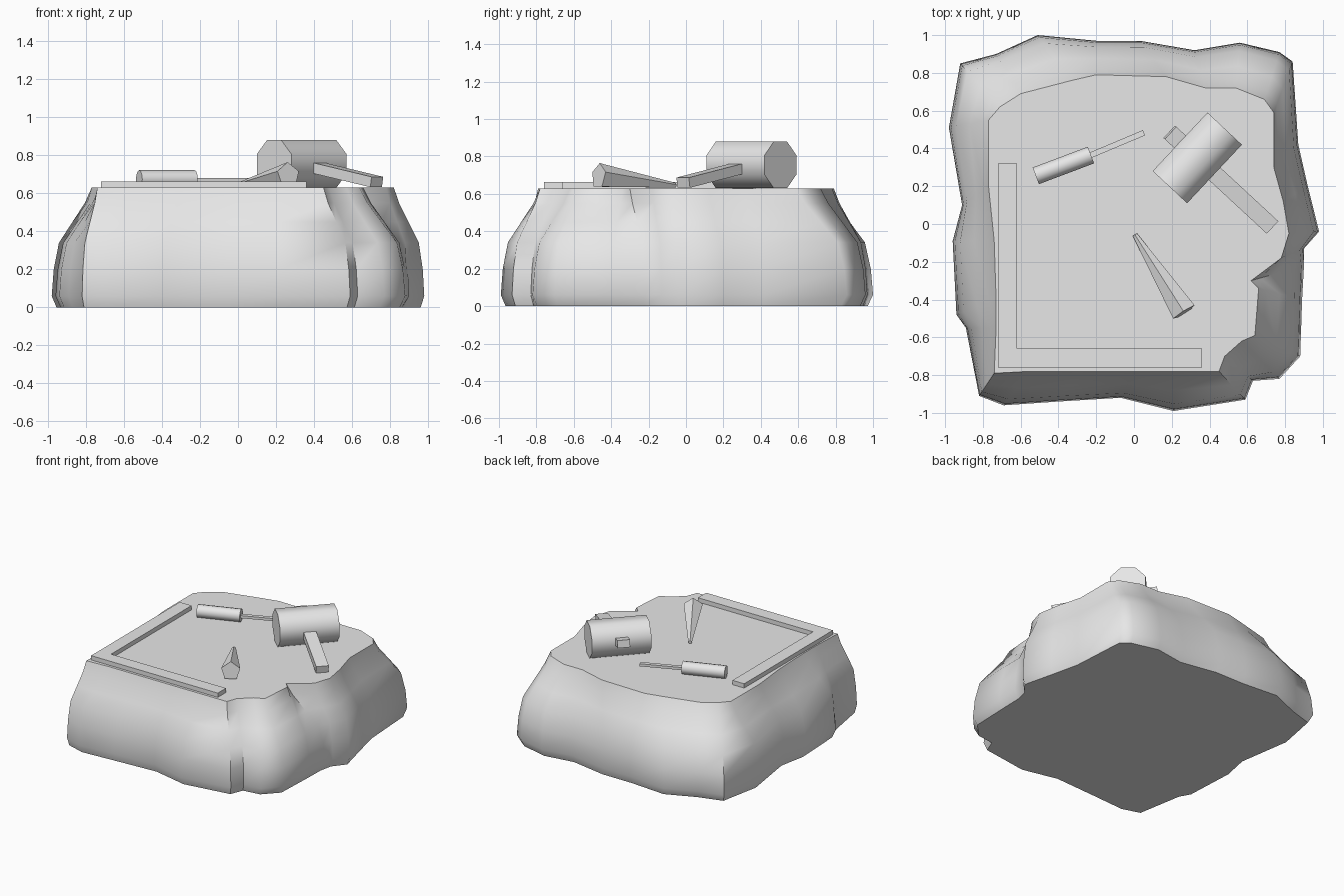
import bpy, bmesh, math
from mathutils import Vector

default_cube = bpy.data.objects.get("Cube")
if default_cube:
    bpy.data.objects.remove(default_cube, do_unlink=True)

# One plain stone grey for everything
GREY = (0.8, 0.8, 0.8, 1)
stone_grey = bpy.data.materials.new("stone_grey")
stone_grey.use_nodes = True
stone_grey.diffuse_color = GREY
shader = next(n for n in stone_grey.node_tree.nodes if n.type == 'BSDF_PRINCIPLED')
shader.inputs["Base Color"].default_value = GREY


def loft(name, rings, sharp_angle=50):
    """Skin a stack of equal-length rings and cap both ends."""
    bm = bmesh.new()
    loops = [[bm.verts.new(point) for point in ring] for ring in rings]
    for low, high in zip(loops, loops[1:]):
        for i in range(len(low)):
            bm.faces.new((low[i - 1], low[i], high[i], high[i - 1]))
    bm.faces.new(list(reversed(loops[0])))
    bm.faces.new(loops[-1])
    bmesh.ops.recalc_face_normals(bm, faces=bm.faces[:])
    mesh = bpy.data.meshes.new(name)
    bm.to_mesh(mesh)
    bm.free()
    mesh.materials.append(stone_grey)
    obj = bpy.data.objects.new(name, mesh)
    bpy.context.collection.objects.link(obj)
    bpy.ops.object.select_all(action='DESELECT')
    obj.select_set(True)
    bpy.context.view_layer.objects.active = obj
    bpy.ops.object.shade_smooth_by_angle(angle=math.radians(sharp_angle))
    return obj


def polygon(sides, radius, turn=0.0):
    """Regular cross-section whose first corner points up."""
    angles = [math.tau * (i + turn) / sides for i in range(sides)]
    return [(radius * math.sin(a), radius * math.cos(a)) for a in angles]


def rectangle(width, height):
    w, h = width / 2, height / 2
    return [(-w, -h), (w, -h), (w, h), (-w, h)]


def rod(name, start, end, profile, end_scale=1.0):
    """Sweep a cross-section straight from start to end, optionally tapering."""
    start, end = Vector(start), Vector(end)
    turn = (end - start).to_track_quat('Z', 'Y')
    rings = [[origin + turn @ Vector((x * s, y * s, 0)) for x, y in profile]
             for origin, s in ((start, 1.0), (end, end_scale))]
    return loft(name, rings)


# Stone block: rim point and matching foot point, in hundredths
TOP = 0.63
OUTLINE = [
    (-74, -79, -82, -91), (-55, -78, -69, -96), (-30, -78, -40, -94),
    (0, -78, -7, -92), (22, -78, 21, -99), (45, -78, 59, -93),
    (48, -70, 63, -83), (57, -62, 77, -82), (64, -59, 88, -70),
    (66, -34, 89, -40), (62, -30, 90, -22), (78, -18, 90, -13),
    (82, -5, 98, -4), (79, 12, 92, 20), (74, 30, 87, 42),
    (74, 59, 84, 86), (69, 66, 77, 91), (54, 72, 56, 96),
    (38, 72, 32, 92), (17, 78, 3, 97), (-20, 79, -20, 97),
    (-33, 76, -51, 100), (-60, 69, -73, 90), (-71, 62, -92, 85),
    (-77, 55, -98, 51), (-77, 20, -91, 10), (-74, -9, -96, -9),
    (-73, -40, -94, -48), (-73, -55, -89, -55),
]
# Wall section: height and how far the wall has moved in towards the rim
WALL = [(0, 0.12), (0.06, 0), (0.2, 0.05), (0.34, 0.18),
        (0.45, 0.52), (0.55, 0.83), (TOP, 1)]
block_rings = []
for height, inward in WALL:
    ring = []
    for rim_x, rim_y, foot_x, foot_y in OUTLINE:
        flat = Vector((foot_x, foot_y)).lerp(Vector((rim_x, rim_y)), inward) / 100
        ring.append((flat.x, flat.y, height))
    block_rings.append(ring)
loft("stone_block", block_rings, 55)

# L-shaped measuring square lying along the front and right edges
corner = [(-0.72, -0.76), (0.36, -0.76), (0.36, -0.66),
          (-0.62, -0.66), (-0.62, 0.32), (-0.72, 0.32)]
loft("measuring_square", [[(x, y, z) for x, y in corner] for z in (TOP, TOP + 0.033)])

# Small chisel: round handle and thin blade
rod("chisel_handle", (-0.52, 0.255, 0.675), (-0.228, 0.365, 0.675), polygon(12, 0.047))
rod("chisel_blade", (-0.24, 0.36, 0.67), (0.053, 0.483, 0.67), rectangle(0.03, 0.02))

# Mallet: octagonal head with the handle passing through it
rod("mallet_head", (0.19, 0.195, 0.755), (0.48, 0.505, 0.755), polygon(8, 0.135, 0.5))
rod("mallet_handle", (0.19, 0.485, 0.79), (0.73, -0.015, 0.66), rectangle(0.09, 0.055))

# Tapered five-sided point tool
rod("point_tool", (0.265, -0.467, 0.695), (0.005, -0.057, 0.645), polygon(5, 0.07), 0.2)
